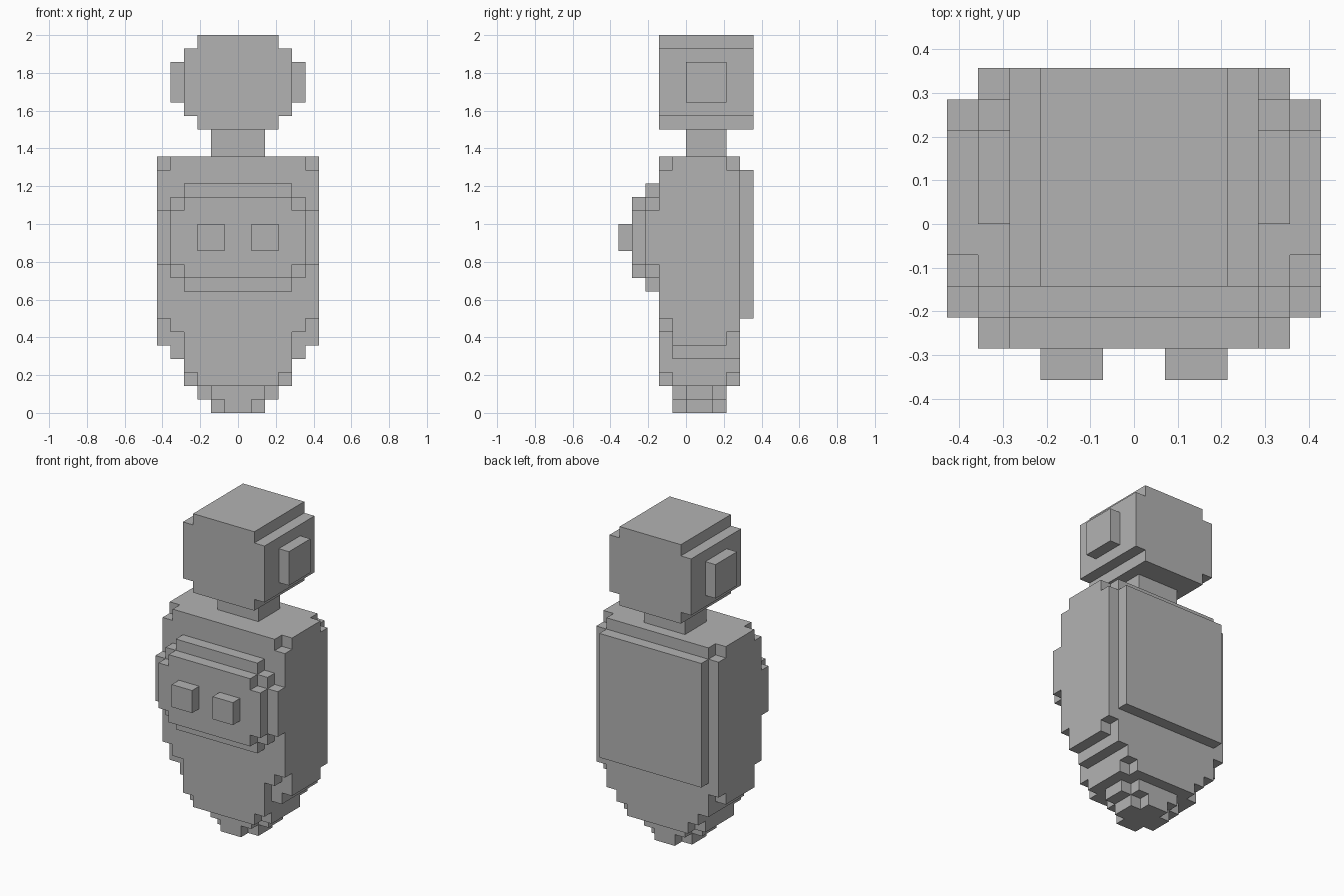
import bpy
import bmesh

UNIT = 1 / 14  # edge length of one block

if "Cube" in bpy.data.objects:
    bpy.data.objects.remove(bpy.data.objects["Cube"])

grey = bpy.data.materials.new("plain_grey")
grey.use_nodes = True
grey.diffuse_color = (0.45, 0.45, 0.45, 1)
grey.node_tree.nodes["Principled BSDF"].inputs["Base Color"].default_value = grey.diffuse_color


def add_box(bm, x0, x1, y0, y1, z0, z1):
    verts = bmesh.ops.create_cube(bm, size=1)["verts"]
    for v in verts:
        v.co.x = (x1 if v.co.x > 0 else x0) * UNIT
        v.co.y = (y1 if v.co.y > 0 else y0) * UNIT
        v.co.z = (z1 if v.co.z > 0 else z0) * UNIT


def part(name, y, z, *blocks):
    """Blocks are (x0, x1, y, z) and mirror in x; None takes the part's own range."""
    bm = bmesh.new()
    for x0, x1, by, bz in blocks:
        span = (*(by or y), *(bz or z))
        if x0 == 0:
            add_box(bm, -x1, x1, *span)
        else:
            add_box(bm, x0, x1, *span)
            add_box(bm, -x1, -x0, *span)
    mesh = bpy.data.meshes.new(name)
    bm.to_mesh(mesh)
    bm.free()
    mesh.materials.append(grey)
    obj = bpy.data.objects.new(name, mesh)
    bpy.context.collection.objects.link(obj)


FULL = (-2, 4)    # body depth
INNER = (-1, 3)   # depth where the corners are cut away

# Torso with cut top corners
part("torso", FULL, (7, 18), (0, 6, None, None))
part("shoulders", FULL, (18, 19), (0, 5, None, None), (5, 6, INNER, None))
part("back_plate", (4, 5), (7, 18), (0, 5, None, None))

# Stepped taper below the torso
part("hips", FULL, (6, 7), (0, 5, None, None), (5, 6, (-1, 4), None))
part("lower_body", FULL, (3, 6),
     (0, 4, None, None), (4, 5, (-1, 4), (4, 6)), (5, 6, INNER, (5, 6)))
part("lower_rim", FULL, (2, 3), (0, 3, None, None), (3, 4, INNER, None))
part("base_upper", INNER, (1, 2), (0, 2, None, None), (2, 3, (0, 2), None))
part("base_lower", INNER, (0, 1), (0, 1, None, None), (1, 2, (0, 2), None))

# Chest panel in two stepped layers, with two knobs
part("chest_panel_back", (-3, -2), (9, 17),
     (0, 4, None, None), (4, 5, None, (10, 16)), (5, 6, None, (11, 15)))
part("chest_panel_front", (-4, -3), (10, 16),
     (0, 4, None, None), (4, 5, None, (11, 15)))
part("chest_knobs", (-5, -4), (12, 14), (1, 3, None, None))

# Neck, head and ears
part("neck", (0, 3), (19, 21), (0, 2, None, None))
part("head", (-2, 5), (21, 28), (0, 3, None, None), (3, 4, None, (22, 27)))
part("ears", (0, 3), (23, 26), (4, 5, None, None))
